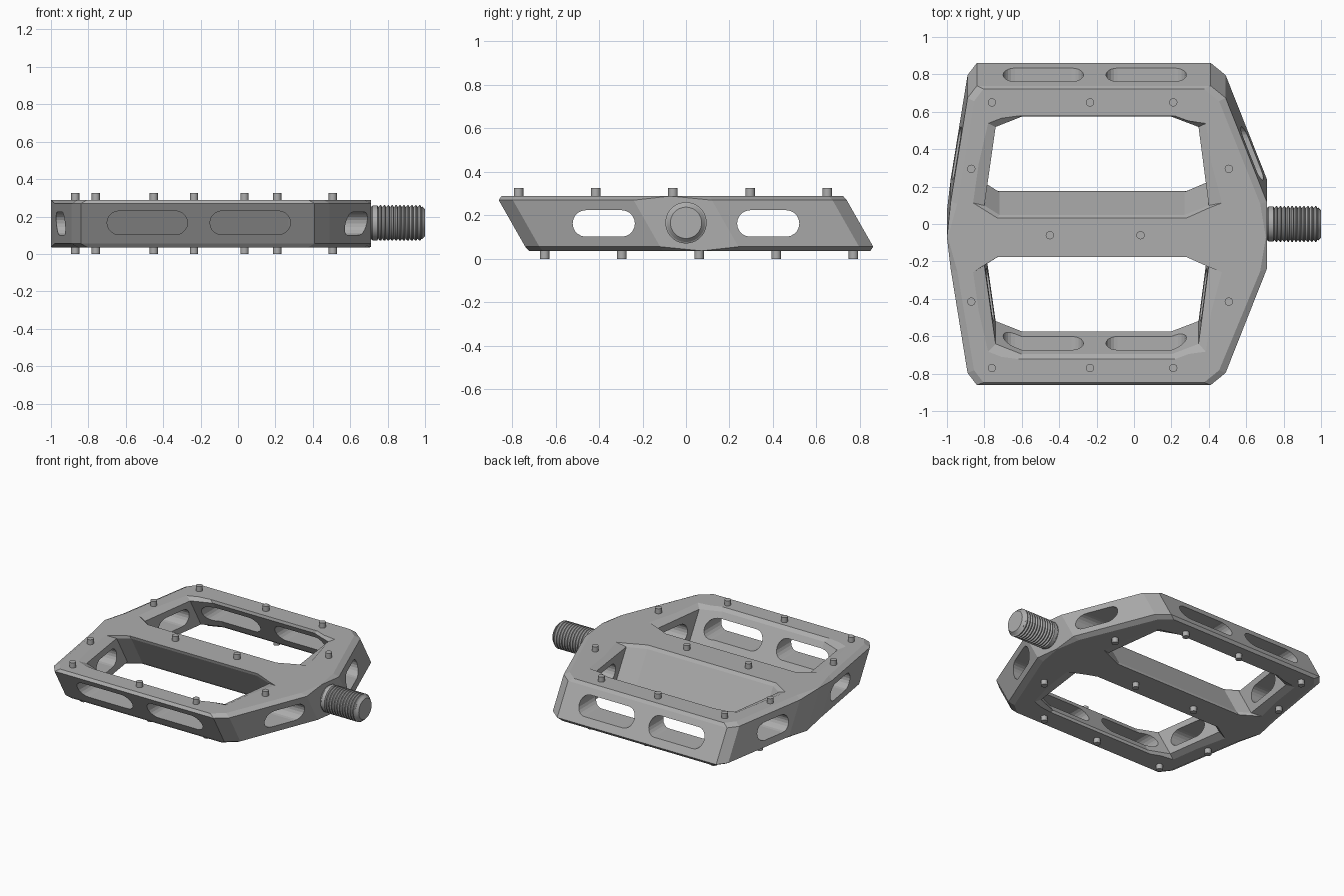
import bpy, bmesh, math
from mathutils import Vector

if "Cube" in bpy.data.objects:
    bpy.data.objects.remove(bpy.data.objects["Cube"])

ZC, H, K = 0.1625, 0.127, 0.57      # mid height, half thickness, sideways lean

gray = bpy.data.materials.new("satin gray")
gray.diffuse_color = (0.42, 0.42, 0.42, 1)
gray.use_nodes = True
gray.node_tree.nodes["Principled BSDF"].inputs["Base Color"].default_value = gray.diffuse_color


def lean(p):
    """Body space (z measured from mid height) to world space."""
    return Vector((p[0], p[1] - K * p[2], ZC + p[2]))


def loft(bm, rings):
    """Skin a list of equal-length point rings and cap both ends."""
    vs = [[bm.verts.new(p) for p in ring] for ring in rings]
    n = len(vs[0])
    for a, b in zip(vs, vs[1:]):
        for i in range(n):
            j = (i + 1) % n
            bm.faces.new((a[i], a[j], b[j], b[i]))
    bm.faces.new(vs[0][::-1])
    bm.faces.new(vs[-1])


def make(name, solids):
    bm = bmesh.new()
    for rings in solids:
        loft(bm, rings)
    bmesh.ops.recalc_face_normals(bm, faces=bm.faces)
    me = bpy.data.meshes.new(name)
    bm.to_mesh(me)
    bm.free()
    me.materials.append(gray)
    ob = bpy.data.objects.new(name, me)
    bpy.context.collection.objects.link(ob)
    return ob


def circle(r, n):
    return [(r * math.cos(2 * math.pi * i / n), r * math.sin(2 * math.pi * i / n)) for i in range(n)]


def stadium(cu, half, r, n=10):
    pts = []
    for s, start in ((1, -math.pi / 2), (-1, math.pi / 2)):
        for i in range(n + 1):
            a = start + math.pi * i / n
            pts.append((cu + s * (half - r) + r * math.cos(a), r * math.sin(a)))
    return pts


# --- platform body: outline with chamfered rims, flush at the axle ridge
right = [(0.71, 0), (0.71, 0.18), (0.49, 0.735), (0.41, 0.80)]
left = [(-0.84, 0.80), (-0.89, 0.735), (-0.98, 0.18), (-1.0, 0)]
half = right + left
outline = half + [(x, -y) for x, y in half[-2:0:-1]]


def rim(side, inset):
    ring = []
    for x, y in outline:
        ridge = y == 0
        if not inset:
            z = H - (0.001 if ridge else 0.02)
        else:
            z = H
            x -= math.copysign(0.005 if ridge else 0.035, x + 0.2)
            if abs(y) > 0.5:
                acute = y * side < 0        # overhanging edge has the wider chamfer
                y -= math.copysign(0.025 if acute else 0.006, y)
        ring.append(lean((x, y, side * z)))
    return ring


body = make("platform_body", [[rim(-1, True), rim(-1, False), rim(1, False), rim(1, True)]])

# --- two large openings with flared rims
hole = [(-0.72, 0.11), (0.27, 0.11), (0.40, 0.16), (0.345, 0.58),
        (0.20, 0.635), (-0.60, 0.635), (-0.74, 0.58), (-0.80, 0.16)]
flare = [(-0.73, 0.104), (0.28, 0.104), (0.47, 0.185), (0.385, 0.61),
         (0.22, 0.65), (-0.62, 0.65), (-0.78, 0.61), (-0.86, 0.185)]
outer = [(2 * f[0] - h[0], 2 * f[1] - h[1]) for h, f in zip(hole, flare)]
cutters = []
for m in (1, -1):
    levels = [(outer, -H - 0.02), (hole, -H + 0.02), (hole, H - 0.02), (outer, H + 0.02)]
    cutters.append(make("opening_cutter", [[[lean((x, m * y, z)) for x, y in pts] for pts, z in levels]]))

# --- rounded slots through front, back and side walls
for m in (1, -1):
    for cx in (-0.485, 0.065):
        st = stadium(cx, 0.215, 0.063)
        cutters.append(make("long_slot_cutter",
                            [[[(u, m * y, ZC + 0.004 + v) for u, v in st] for y in (0.5, 1.0)]]))
    st = stadium(m * 0.378, 0.143, 0.061)
    cutters.append(make("side_slot_cutter",
                        [[[(x, u, ZC + v) for u, v in st] for x in (-1.1, 0.9)]]))

for c in cutters:
    c.hide_render = True
    mod = body.modifiers.new("cut", 'BOOLEAN')
    mod.operation = 'DIFFERENCE'
    mod.solver = 'EXACT'
    mod.object = c
bpy.context.view_layer.objects.active = body
for mod in list(body.modifiers):
    bpy.ops.object.modifier_apply(modifier=mod.name)
for c in cutters:
    bpy.data.objects.remove(c)

# --- grip pins on both faces
pins = [(x, y) for y in (0.65, -0.77) for x in (-0.76, -0.235, 0.21)]
pins += [(x, y) for y in (0.295, -0.415) for x in (-0.87, 0.507)]
pins += [(-0.45, -0.06), (0.035, -0.06)]
for name, s in (("top_pins", 1), ("bottom_pins", -1)):
    make(name, [[[(px + x, s * py + y, ZC + s * z) for x, y in circle(0.022, 16)]
                 for z in (0.11, 0.1625)] for px, py in pins])

# --- threaded axle: collar, thread ridges, bevelled tip
prof = [(0.60, 0.088), (0.715, 0.088), (0.72, 0.094), (0.745, 0.094), (0.75, 0.084)]
for i in range(11):
    x = 0.753 + i * 0.021
    prof += [(x + 0.006, 0.095), (x + 0.012, 0.095), (x + 0.018, 0.084)]
prof += [(0.984, 0.088), (1.0, 0.072)]
axle = make("threaded_axle", [[[(x, a, ZC + 0.003 + b) for a, b in circle(r, 40)] for x, r in prof]])

bpy.ops.object.select_all(action='DESELECT')
for ob in bpy.context.collection.objects:
    if ob.name != "platform_body":
        ob.select_set(True)
bpy.context.view_layer.objects.active = axle
bpy.ops.object.shade_smooth_by_angle(angle=math.radians(30))
